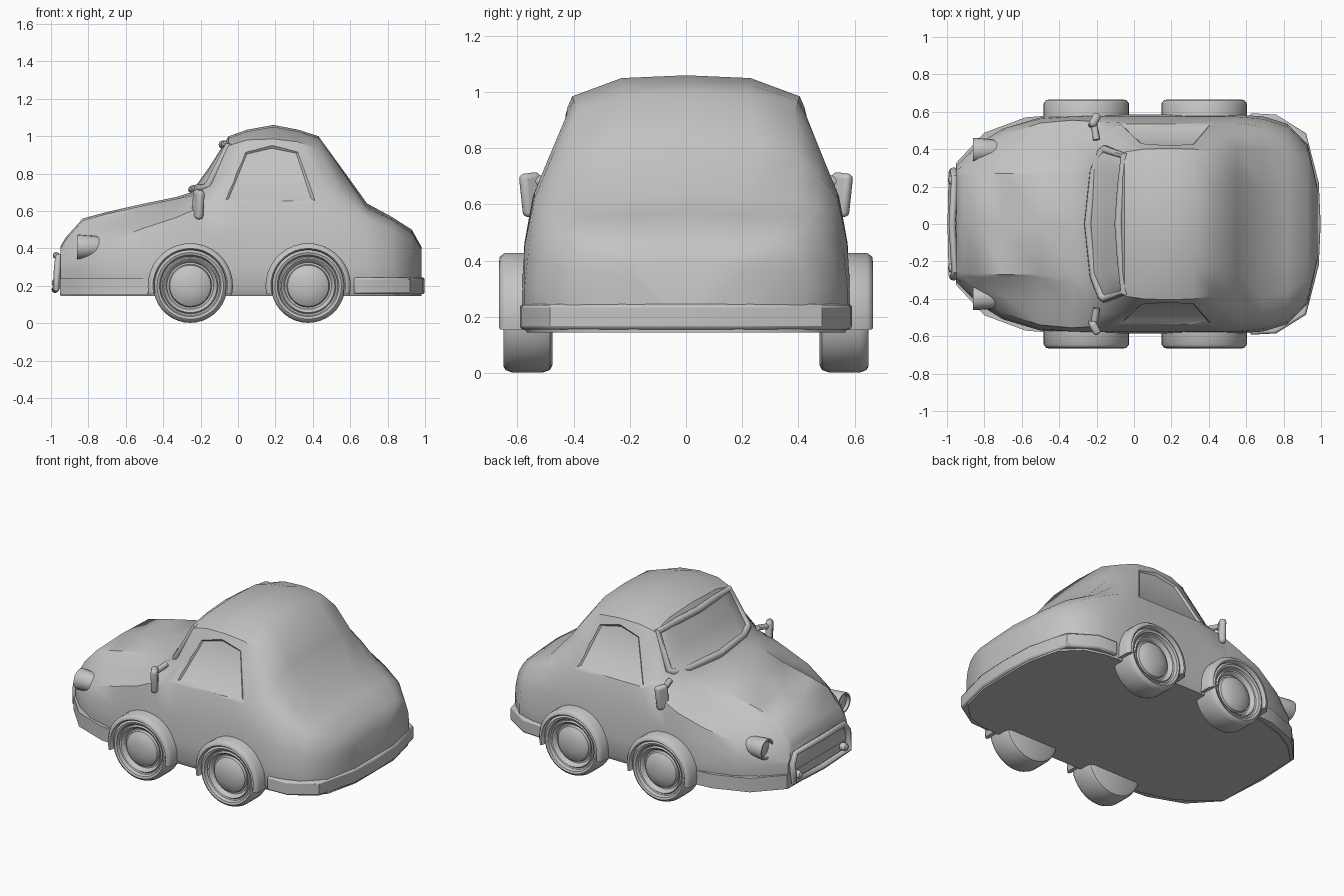
import bpy, bmesh, math
from mathutils import Vector

if "Cube" in bpy.data.objects:
    bpy.data.objects.remove(bpy.data.objects["Cube"])

grey = bpy.data.materials.new("plain grey")
grey.diffuse_color = (0.55, 0.55, 0.55, 1)
grey.use_nodes = True
grey.node_tree.nodes["Principled BSDF"].inputs["Base Color"].default_value = grey.diffuse_color


def finish(obj, angle=40):
    obj.data.materials.clear()
    obj.data.materials.append(grey)
    bpy.ops.object.select_all(action='DESELECT')
    obj.select_set(True)
    bpy.context.view_layer.objects.active = obj
    bpy.ops.object.shade_smooth_by_angle(angle=math.radians(angle))
    return obj


def mesh_obj(name, verts, faces):
    bm = bmesh.new()
    vs = [bm.verts.new(v) for v in verts]
    for f in faces:
        bm.faces.new([vs[i] for i in f])
    bmesh.ops.remove_doubles(bm, verts=bm.verts[:], dist=1e-5)
    bmesh.ops.recalc_face_normals(bm, faces=bm.faces[:])
    me = bpy.data.meshes.new(name)
    bm.to_mesh(me)
    bm.free()
    obj = bpy.data.objects.new(name, me)
    bpy.context.collection.objects.link(obj)
    return obj


def loft(name, rings):
    """Skin a list of equal closed rings and cap the ends."""
    n, m = len(rings[0]), len(rings)
    faces = [(i * n + j, i * n + (j + 1) % n, (i + 1) * n + (j + 1) % n, (i + 1) * n + j)
             for i in range(m - 1) for j in range(n)]
    faces += [tuple(range(n)), tuple(range((m - 1) * n, m * n))]
    return mesh_obj(name, [p for r in rings for p in r], faces)


def lathe(name, profile, origin, direction, steps=32):
    """Spin (radius, distance) points about an axis through origin."""
    q = Vector((0, 0, 1)).rotation_difference(Vector(direction))
    o = Vector(origin)
    rings = []
    for r, d in profile:
        rings.append([o + q @ Vector((r * math.cos(t), r * math.sin(t), d))
                      for t in (2 * math.pi * k / steps for k in range(steps))])
    return finish(loft(name, rings))


def tube(name, pts, radius, cyclic=True):
    cu = bpy.data.curves.new(name, 'CURVE')
    cu.dimensions = '3D'
    cu.bevel_depth = radius
    cu.bevel_resolution = 2
    cu.use_fill_caps = True
    sp = cu.splines.new('POLY')
    sp.points.add(len(pts) - 1)
    for p, c in zip(sp.points, pts):
        p.co = (*c, 1)
    sp.use_cyclic_u = cyclic
    obj = bpy.data.objects.new(name, cu)
    bpy.context.collection.objects.link(obj)
    bpy.ops.object.select_all(action='DESELECT')
    obj.select_set(True)
    bpy.context.view_layer.objects.active = obj
    bpy.ops.object.convert(target='MESH')
    return finish(bpy.context.object, 50)


def both(half):
    """Mirror a half path, given from +y to the centre line."""
    return half + [(p[0], -p[1], *p[2:]) for p in reversed(half) if p[1] > 1e-6]


# Body: x, half width, belt width, belt z, eave width, eave z, crown width, top z
stations = [
    (-.95, .31, .29, .33, .275, .39, .25, .41),
    (-.92, .34, .32, .35, .28, .435, .26, .46),
    (-.83, .43, .40, .385, .285, .525, .27, .56),
    (-.70, .51, .475, .435, .285, .565, .27, .595),
    (-.50, .57, .54, .51, .29, .61, .27, .64),
    (-.33, .58, .555, .565, .31, .655, .27, .675),
    (-.25, .585, .55, .60, .38, .68, .25, .70),
    (-.15, .585, .545, .63, .41, .74, .28, .84),
    (-.05, .585, .54, .64, .385, .95, .25, 1.0),
    (.05, .585, .54, .64, .40, .98, .24, 1.035),
    (.19, .585, .54, .64, .405, .985, .23, 1.06),
    (.32, .585, .54, .64, .40, .97, .23, 1.035),
    (.43, .585, .54, .64, .385, .93, .22, 1.0),
    (.55, .585, .54, .62, .40, .77, .25, .835),
    (.69, .575, .52, .56, .40, .615, .20, .64),
    (.82, .535, .48, .50, .36, .555, .20, .57),
    (.93, .425, .39, .43, .30, .48, .17, .50),
    (.98, .20, .19, .38, .15, .40, .10, .41)]
rings = []
for x, w, ws, zs, we, ze, wi, zt in stations:
    half = [(w * .97, .145), (w, .18), (w, .30), (w - .25 * (w - ws), .15 + .5 * zs),
            (ws, zs), ((ws + we) / 2 + .006, (zs + ze) / 2 + .006), (we, ze), (wi, zt - .01)]
    ring = [(0, .145)] + half + [(0, zt)] + [(-y, z) for y, z in reversed(half)]
    rings.append([(x, y, z) for y, z in ring])
body = loft("body", rings)

# Side windows: sunken panes cut with a flared prism
outer = [(-.08, .65), (.03, .92), (.18, .955), (.33, .925), (.42, .65)]
cx, cz = .175, .79
for s in (1, -1):
    layers = []
    for scale, push in ((.88, -.015), (1.0, .006), (1.02, .2)):
        layers.append([(cx + (x - cx) * scale,
                        s * (.54 - .39 * (cz + (z - cz) * scale - .64) + push),
                        cz + (z - cz) * scale) for x, z in outer])
    cutter = loft("window_cutter", layers)
    cutter.hide_render = True
    mod = body.modifiers.new("window", 'BOOLEAN')
    mod.operation = 'DIFFERENCE'
    mod.solver = 'EXACT'
    mod.object = cutter
    bpy.ops.object.select_all(action='DESELECT')
    body.select_set(True)
    bpy.context.view_layer.objects.active = body
    bpy.ops.object.modifier_apply(modifier=mod.name)
    bpy.data.objects.remove(cutter)
finish(body, 38)

# Windscreen frame
tube("windscreen_frame", both([(-.05, .365, .945), (-.155, .40, .74), (-.175, .385, .725),
                               (-.215, .28, .72), (-.245, 0, .715)])
     + [(-.068, -.2, .955), (-.082, 0, .955), (-.068, .2, .955)], .022)


# Lower skirts at front and rear
def skirt(name, half, z0, z1, bevel):
    plan = both(half)
    obj = loft(name, [[(x, y, z) for x, y in plan] for z in (z0, z1)])
    if bevel:
        m = obj.modifiers.new("round", 'BEVEL')
        m.width = bevel
        m.segments = 2
        m.limit_method = 'ANGLE'
        m.angle_limit = math.radians(60)
    return finish(obj, 30)


skirt("front_skirt", [(-.48, .578), (-.58, .57), (-.80, .488), (-.952, .325)], .15, .24, 0)
skirt("rear_skirt", [(.62, .592), (.76, .585), (.92, .485), (.988, .22), (.998, 0)], .155, .245, .012)

# Grille surround and its two small knobs
tube("grille_frame", both([(-.972, .28, .185), (-.965, .285, .30), (-.958, .25, .355), (-.972, 0, .362)])
     + [(-.978, 0, .18)], .019)
knob = [(0, -.03), (.02, -.03), (.026, 0), (.02, .018), (.01, .024), (0, .025)]

# Wheel and headlight profiles (radius, distance outwards)
wheel = [(0, .475), (.17, .475), (.19, .485), (.198, .51), (.198, .62), (.19, .642), (.178, .65),
         (.165, .645), (.158, .625), (.15, .622), (.143, .632), (.132, .625), (.125, .605),
         (.115, .605), (.11, .622), (.085, .638), (.045, .648), (0, .651)]
lamp = [(0, -.12), (.04, -.11), (.058, -.05), (.066, .04), (.064, .05), (.054, .05),
        (.05, .03), (.03, .038), (0, .042)]
arch = [(.192, .55), (.192, .655), (.2, .665), (.214, .663), (.228, .645), (.228, .55)]

for s, side in ((1, "left"), (-1, "right")):
    for x, end in ((-.255, "front"), (.375, "rear")):
        lathe(f"{end}_wheel_{side}", wheel, (x, 0, .2), (0, s, 0), 36)
        # Wheel arch, slightly more than half a ring
        arc = []
        for k in range(21):
            t = math.radians(-12 + 204 * k / 20)
            arc.append([(x + r * math.cos(t), s * d, .2 + r * math.sin(t)) for r, d in arch])
        finish(loft(f"{end}_wheel_arch_{side}", arc), 50)
    lathe(f"headlight_{side}", lamp, (-.81, s * .395, .408), (-1, 0, 0), 20)
    lathe(f"grille_knob_{side}", knob, (-.97, s * .235, .215), (-1, 0, 0), 12)
    # Door mirror: rounded block on a short stalk
    bpy.ops.mesh.primitive_cube_add(size=1, location=(-.213, s * .55, .635))
    mirror = bpy.context.object
    mirror.name = f"door_mirror_{side}"
    mirror.scale = (.042, .078, .155)
    bpy.ops.object.transform_apply(location=False, rotation=False, scale=True)
    mirror.rotation_euler = (s * -.12, 0, s * -.5)
    m = mirror.modifiers.new("round", 'BEVEL')
    m.width = .018
    m.segments = 3
    finish(mirror, 60)
    tube(f"mirror_stalk_{side}", [(-.20, s * .45, .70), (-.215, s * .54, .68)], .018, False)
